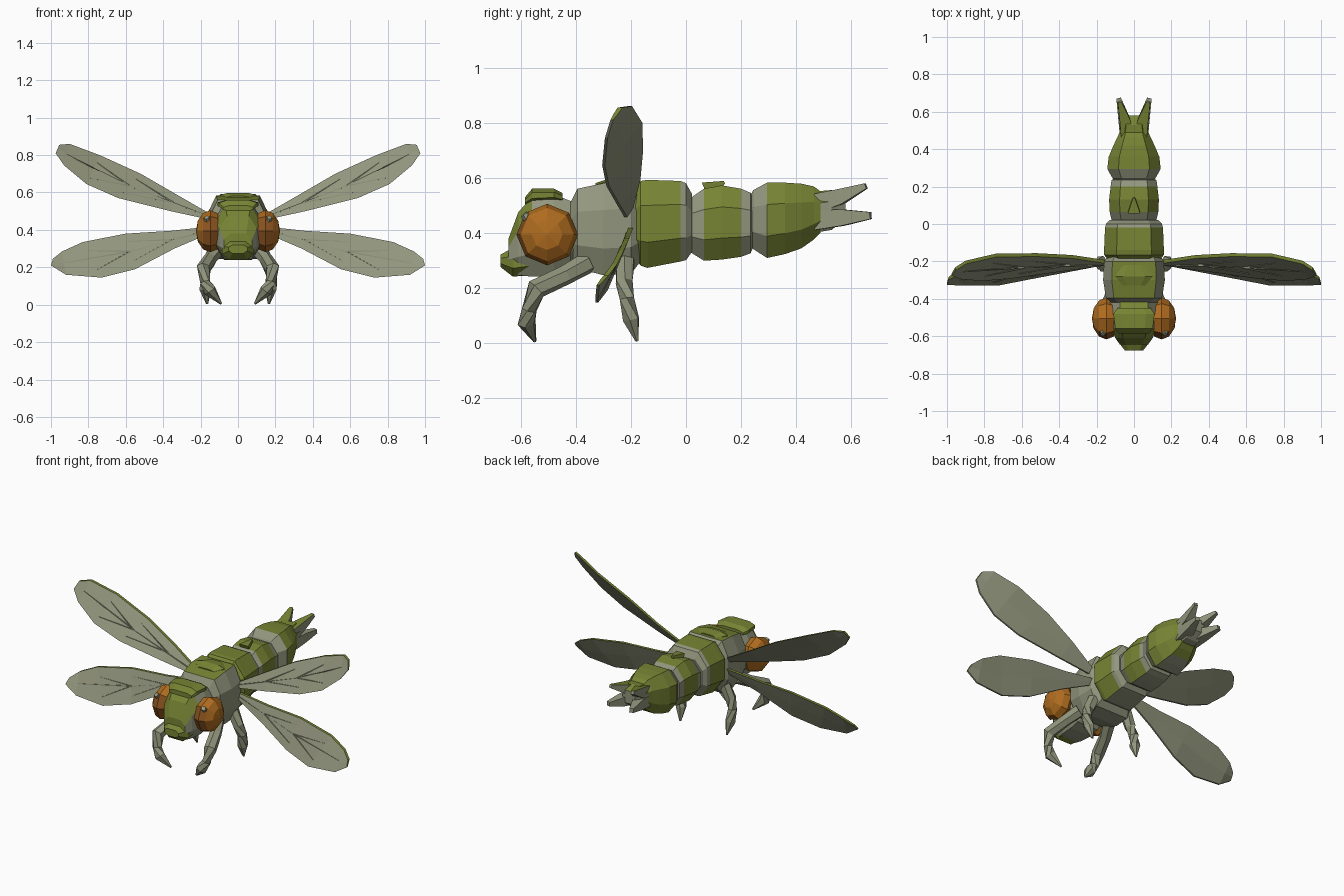
import bpy, bmesh, math
from mathutils import Vector, Matrix

if "Cube" in bpy.data.objects:
    bpy.data.objects.remove(bpy.data.objects["Cube"])

def mat(name, c):
    m = bpy.data.materials.new(name)
    m.diffuse_color = (*c, 1)
    m.use_nodes = True
    m.node_tree.nodes["Principled BSDF"].inputs["Base Color"].default_value = m.diffuse_color
    return m

MATS = [mat("grey_green", (0.29, 0.305, 0.205)), mat("olive_green", (0.185, 0.23, 0.034)),
        mat("amber", (0.43, 0.15, 0.014)), mat("dark_amber", (0.25, 0.085, 0.014))]
GREY, GREEN, AMBER, DARK = range(4)

def finish(bm, name, rule):
    """Turn a bmesh into an object; rule(normal, centre) gives the colour."""
    bmesh.ops.recalc_face_normals(bm, faces=bm.faces)
    bm.normal_update()
    for f in bm.faces:
        f.material_index = rule(f.normal, f.calc_center_median()) if callable(rule) else rule
    me = bpy.data.meshes.new(name)
    bm.to_mesh(me)
    bm.free()
    for m in MATS:
        me.materials.append(m)
    ob = bpy.data.objects.new(name, me)
    bpy.context.collection.objects.link(ob)
    return ob

def loft(name, rings, rule):
    bm = bmesh.new()
    vs = [[bm.verts.new(p) for p in r] for r in rings]
    n = len(vs[0])
    for a, b in zip(vs, vs[1:]):
        for i in range(n):
            bm.faces.new((a[i], a[(i + 1) % n], b[(i + 1) % n], b[i]))
    bm.faces.new(vs[0])
    bm.faces.new(vs[-1])
    return finish(bm, name, rule)

def body(name, sections, rule, flat=0.58):
    """Octagonal body lofted along y; sections are (y, half width, bottom, top)."""
    oct_ = [(1, .42), (flat, 1), (-flat, 1), (-1, .42), (-1, -.42), (-flat, -1), (flat, -1), (1, -.42)]
    return loft(name, [[(w * u, y, (b + t) / 2 + v * (t - b) / 2) for u, v in oct_]
                       for y, w, b, t in sections], rule)

def tube(name, pts, radii, rule=GREY, sides=6):
    pts = [Vector(p) for p in pts]
    rings = []
    for i, (p, r) in enumerate(zip(pts, radii)):
        d = (pts[min(i + 1, len(pts) - 1)] - pts[max(i - 1, 0)]).normalized()
        q = d.to_track_quat('Z', 'Y')
        rings.append([p + q @ Vector((r * math.cos(a), r * math.sin(a), 0))
                      for a in [math.tau * (k + .5) / sides for k in range(sides)]])
    return loft(name, rings, rule)

# thorax: grey sides, green back
body("thorax", [(-.42, .12, .30, .51), (-.395, .15, .27, .56), (-.30, .165, .245, .58),
                (-.20, .16, .25, .585), (-.17, .14, .29, .55)],
     lambda n, c: GREEN if n.z > .75 else GREY, .72)
body("thorax_plate", [(-.33, .06, .56, .58), (-.28, .10, .56, .597), (-.22, .06, .56, .59)], GREEN)

# banded abdomen: green shells with grey ends and grey belly
def band(y0, y1):
    return lambda n, c: GREEN if y0 < c.y < y1 and n.z > -.85 else GREY

body("abdomen_front", [(-.19, .14, .31, .56), (-.165, .16, .28, .588), (-.14, .16, .272, .592),
                       (-.02, .155, .295, .588), (.0, .15, .30, .58), (.022, .13, .33, .54)], band(-.18, -.01))
body("abdomen_middle", [(.0, .10, .35, .50), (.022, .12, .325, .53), (.065, .13, .298, .56),
                        (.13, .133, .302, .572), (.20, .125, .312, .56), (.235, .12, .325, .545),
                        (.25, .09, .36, .51)], band(.05, .215))
tube("abdomen_spike", [(0, .07, .553), (0, .14, .583)], [.045, .008], GREEN, 4)
body("abdomen_rear", [(.225, .09, .37, .52), (.245, .115, .34, .555), (.295, .143, .308, .582),
                      (.36, .135, .322, .582), (.42, .11, .343, .578), (.465, .088, .375, .568),
                      (.49, .078, .40, .55)], band(.28, 1))

# forked tail
top_green = lambda n, c: GREEN if n.z > .5 else GREY
body("tail_base", [(.47, .078, .40, .55), (.53, .075, .41, .555), (.58, .045, .45, .53)], top_green)

# head, crest and snout
body("head", [(-.39, .10, .29, .49), (-.42, .13, .255, .515), (-.48, .13, .24, .54),
              (-.56, .12, .24, .53), (-.61, .10, .245, .475), (-.645, .075, .27, .38)],
     lambda n, c: GREEN if n.z > .6 or n.y < -.6 else GREY)
body("head_crest", [(-.45, .09, .51, .545), (-.48, .11, .515, .56), (-.56, .10, .51, .56),
                    (-.585, .08, .50, .53)], GREEN)
body("snout", [(-.57, .09, .245, .36), (-.63, .085, .24, .345), (-.675, .05, .275, .32)], GREEN)

# wing edges: upper edge point, then lower edge point, from root to tip
UPPER = [(.13, -.205, .475, .13, -.215, .45), (.33, -.175, .59, .36, -.245, .50),
         (.52, -.165, .70, .64, -.285, .57), (.74, -.168, .80, .81, -.30, .645),
         (.90, -.205, .86, .93, -.29, .745), (.955, -.24, .855, .975, -.27, .81)]
LOWER = [(.13, -.20, .42, .13, -.21, .39), (.36, -.21, .395, .34, -.25, .30),
         (.60, -.215, .38, .55, -.29, .19), (.83, -.235, .335, .73, -.325, .145),
         (.94, -.26, .285, .92, -.325, .16), (.99, -.29, .245, 1.0, -.32, .21)]

def wing(name, table, s):
    def at(i, f, dy=0.0):
        r = table[i]
        p = Vector(r[:3]).lerp(Vector(r[3:]), f) + Vector((0, dy, 0))
        return Vector((p.x * s, p.y, p.z))
    rings = [[at(i, 0, -.009), at(i, 0, .009), at(i, .5, .008), at(i, 1, .005),
              at(i, 1, -.005), at(i, .5, -.008)] for i in range(len(table))]
    loft(name, rings, lambda n, c: GREEN if n.z > 0 and abs(n.y) < .65 else GREY)
    # raised veins on the front face
    for k, (i, f, j, g) in enumerate([(0, .5, 2, .5), (2, .5, 4, .5), (1, .5, 2, .22),
                                      (2, .5, 3, .25), (1, .5, 2, .78), (2, .5, 3, .78)]):
        tube(f"{name}_vein_{k}", [at(i, f, -.007), at(j, g, -.007)], [.005, .002], GREY, 4)

def eye(name, s):
    bm = bmesh.new()
    bmesh.ops.create_uvsphere(bm, u_segments=8, v_segments=6, radius=1)
    m = (Matrix.Translation((.148 * s, -.505, .393)) @ Matrix.Diagonal((.077, .112, .112, 1))
         @ Matrix.Rotation(math.pi / 2, 4, 'Y'))
    bmesh.ops.transform(bm, matrix=m, verts=bm.verts)
    finish(bm, name, lambda n, c: DARK if n.y < -.72 and n.z < .5 else AMBER)

# mirrored parts
for side, s in (("right", 1), ("left", -1)):
    wing(f"upper_wing_{side}", UPPER, s)
    wing(f"lower_wing_{side}", LOWER, s)
    eye(f"eye_{side}", s)
    tube(f"eye_glint_{side}", [(.165 * s, -.578, .455), (.168 * s, -.590, .467)], [.018, .014], GREY)
    tube(f"front_leg_{side}", [(.11 * s, -.36, .29), (.15 * s, -.44, .245), (.185 * s, -.545, .195),
                               (.175 * s, -.57, .12), (.15 * s, -.58, .075), (.09 * s, -.55, .005)],
         [.04, .036, .038, .028, .035, .006])
    tube(f"rear_leg_{side}", [(.12 * s, -.22, .30), (.16 * s, -.225, .22), (.18 * s, -.215, .16),
                              (.175 * s, -.20, .085), (.165 * s, -.178, .005)],
         [.036, .034, .03, .032, .006])
    tube(f"tail_upper_prong_{side}", [(.035 * s, .47, .505), (.05 * s, .56, .53), (.078 * s, .655, .57)],
         [.05, .04, .014], top_green, 4)
    tube(f"tail_lower_prong_{side}", [(.04 * s, .47, .445), (.055 * s, .57, .455), (.082 * s, .672, .462)],
         [.05, .042, .018], GREY, 4)
